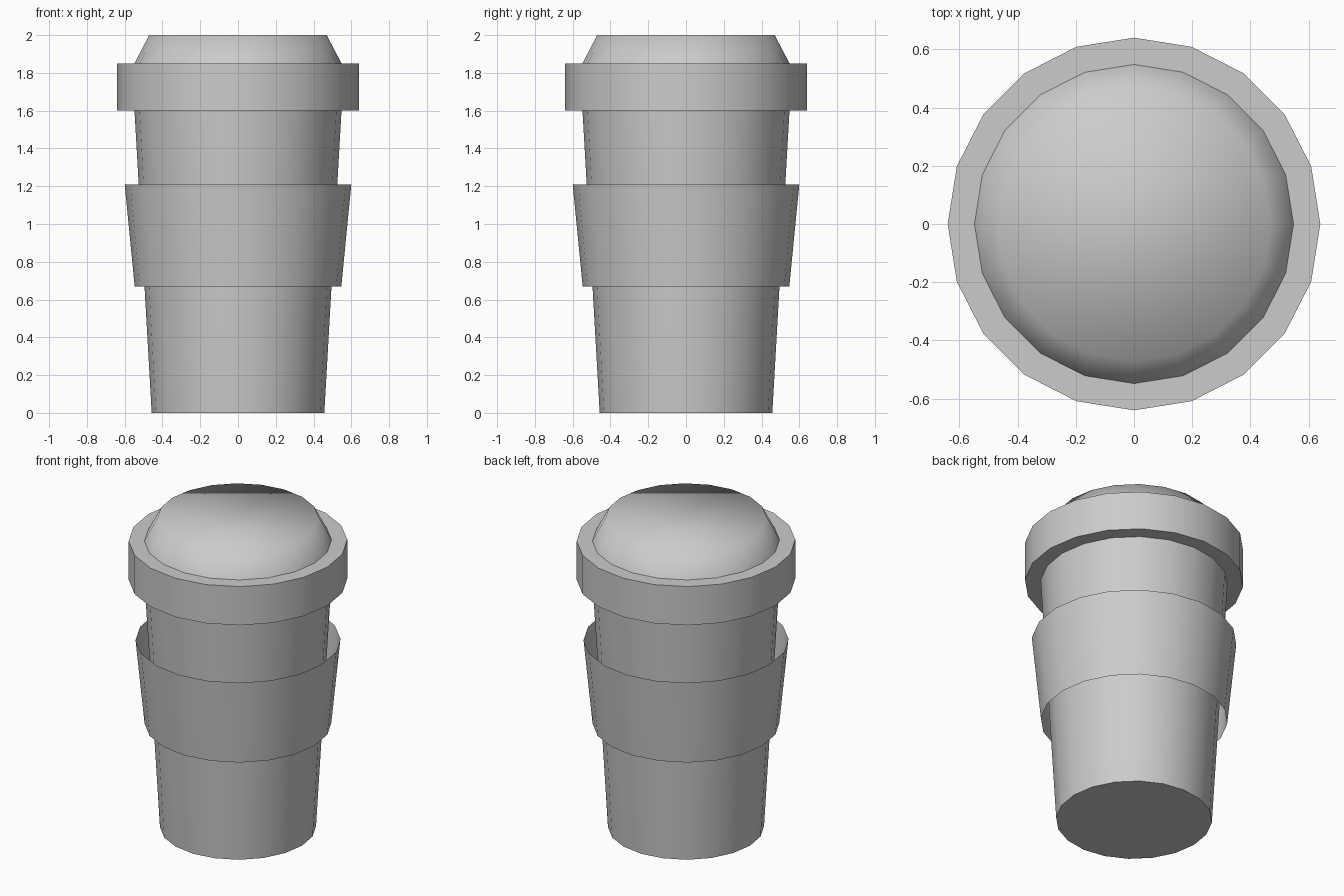
import bpy, bmesh
from math import cos, sin, pi, radians

if "Cube" in bpy.data.objects:
    bpy.data.objects.remove(bpy.data.objects["Cube"])

SIDES = 20


def lathe(name, profile, angle, cap_bottom=False, cap_top=False):
    """Turn a (radius, z) profile around z; caps are optional."""
    bm = bmesh.new()
    rings = [[bm.verts.new((r * cos(2 * pi * i / SIDES), r * sin(2 * pi * i / SIDES), z))
              for i in range(SIDES)] for r, z in profile]
    for a, b in zip(rings, rings[1:]):
        for i in range(SIDES):
            j = (i + 1) % SIDES
            bm.faces.new((a[i], a[j], b[j], b[i]))
    if cap_bottom:
        bm.faces.new(rings[0][::-1])
    if cap_top:
        bm.faces.new(rings[-1])
    mesh = bpy.data.meshes.new(name)
    bm.to_mesh(mesh)
    bm.free()
    obj = bpy.data.objects.new(name, mesh)
    bpy.context.collection.objects.link(obj)
    bpy.ops.object.select_all(action='DESELECT')
    obj.select_set(True)
    bpy.context.view_layer.objects.active = obj
    bpy.ops.object.shade_smooth_by_angle(angle=radians(angle))
    return obj


# Tapered cup with a closed base
lathe("cup_body", [(0.457, 0), (0.548, 1.6)], 40, cap_bottom=True)

# Open grip sleeve, standing clear of the cup
lathe("grip_sleeve", [(0.547, 0.67), (0.60, 1.21)], 40)

# Lid rim: underside, outer wall and top ledge
lathe("lid_rim", [(0.548, 1.6), (0.64, 1.6), (0.64, 1.85), (0.548, 1.85)], 40)

# Raised lid top, shaded smooth over its edge
lathe("lid_top", [(0.548, 1.85), (0.47, 2.0)], 80, cap_top=True)
